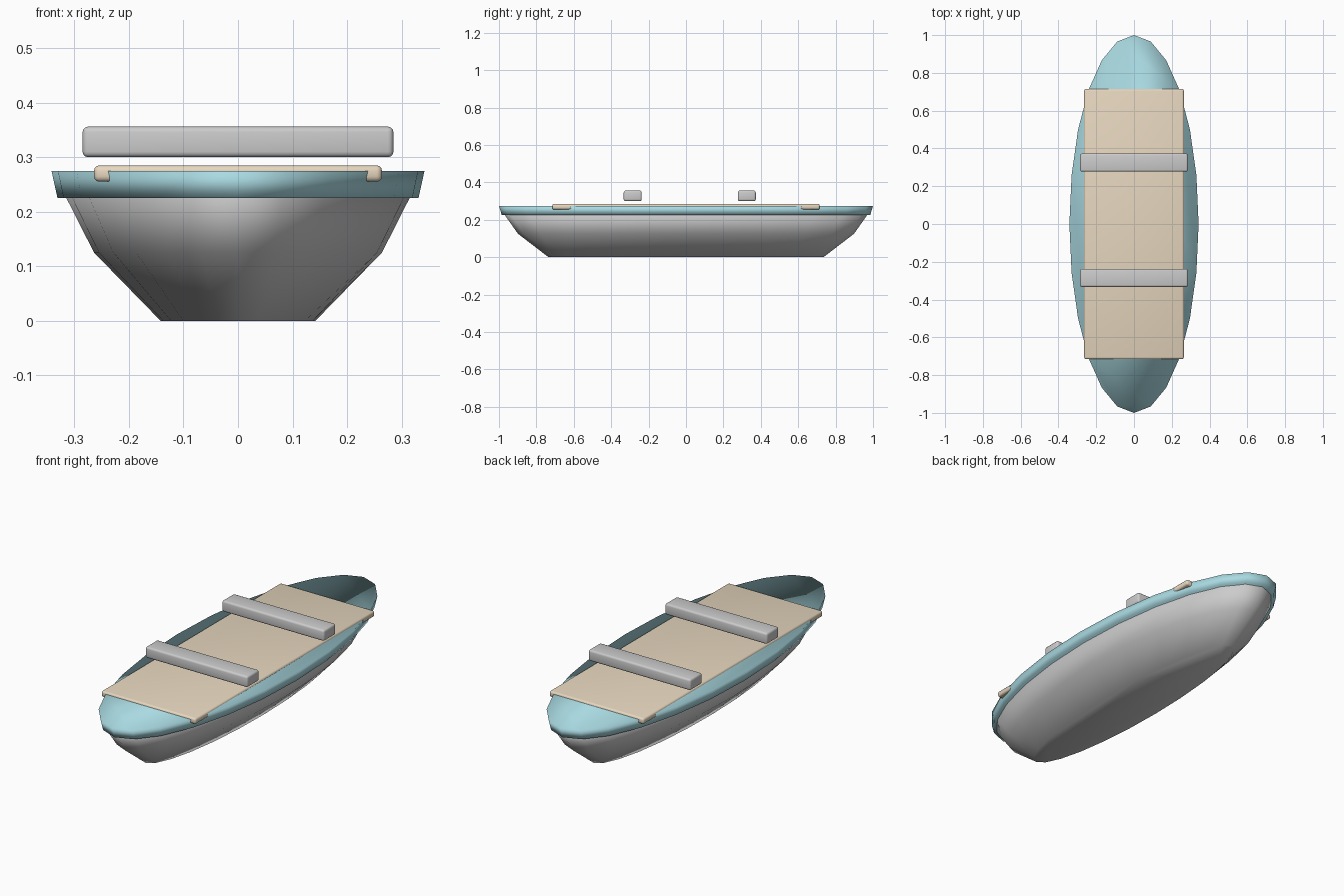
import bpy, bmesh, math

if "Cube" in bpy.data.objects:
    bpy.data.objects.remove(bpy.data.objects["Cube"])

SIDES = 24


def material(name, color):
    m = bpy.data.materials.new(name)
    m.diffuse_color = (*color, 1)
    m.use_nodes = True
    m.node_tree.nodes["Principled BSDF"].inputs["Base Color"].default_value = m.diffuse_color
    return m


def add_object(name, bm, mat, smooth):
    mesh = bpy.data.meshes.new(name)
    bmesh.ops.recalc_face_normals(bm, faces=bm.faces)
    for f in bm.faces:
        f.smooth = smooth
    bm.to_mesh(mesh)
    bm.free()
    ob = bpy.data.objects.new(name, mesh)
    bpy.context.collection.objects.link(ob)
    mesh.materials.append(mat)
    return ob


def oval_loft(name, rings, mat):
    """Closed loft through oval rings given as (z, x radius, y radius)."""
    bm = bmesh.new()
    loops = []
    for z, rx, ry in rings:
        angles = [2 * math.pi * i / SIDES for i in range(SIDES)]
        loops.append([bm.verts.new((rx * math.cos(a), ry * math.sin(a), z)) for a in angles])
    for low, high in zip(loops, loops[1:]):
        for i in range(SIDES):
            j = (i + 1) % SIDES
            bm.faces.new((low[i], low[j], high[j], high[i]))
    bm.faces.new(loops[0])
    bm.faces.new(loops[-1])
    return add_object(name, bm, mat, True)


def rounded_box(name, center, size, bevel, mat):
    bm = bmesh.new()
    bmesh.ops.create_cube(bm, size=1)
    bmesh.ops.scale(bm, vec=size, verts=bm.verts)
    ob = add_object(name, bm, mat, False)
    ob.location = center
    mod = ob.modifiers.new("rounded_edges", 'BEVEL')
    mod.width = bevel
    mod.segments = 3
    bpy.ops.object.select_all(action='DESELECT')
    ob.select_set(True)
    bpy.context.view_layer.objects.active = ob
    bpy.ops.object.modifier_apply(modifier=mod.name)
    bpy.ops.object.shade_smooth_by_angle(angle=math.radians(35))
    return ob


white = material("off_white", (0.83, 0.83, 0.80))
teal = material("teal", (0.40, 0.70, 0.76))
tan = material("tan", (0.80, 0.68, 0.52))

# hull, running up inside the rim
oval_loft("hull", [(0, 0.142, 0.735), (0.125, 0.264, 0.898), (0.265, 0.335, 0.997)], white)

# flared rim with a closed top
oval_loft("rim", [(0.225, 0.331, 0.985), (0.275, 0.342, 1.0)], teal)

# deck board
rounded_box("deck", (0, 0, 0.27), (0.528, 1.43, 0.03), 0.01, tan)

# two raised bench seats
for name, y in (("front_seat", -0.285), ("rear_seat", 0.325)):
    rounded_box(name, (0, y, 0.328), (0.57, 0.096, 0.056), 0.01, white)
